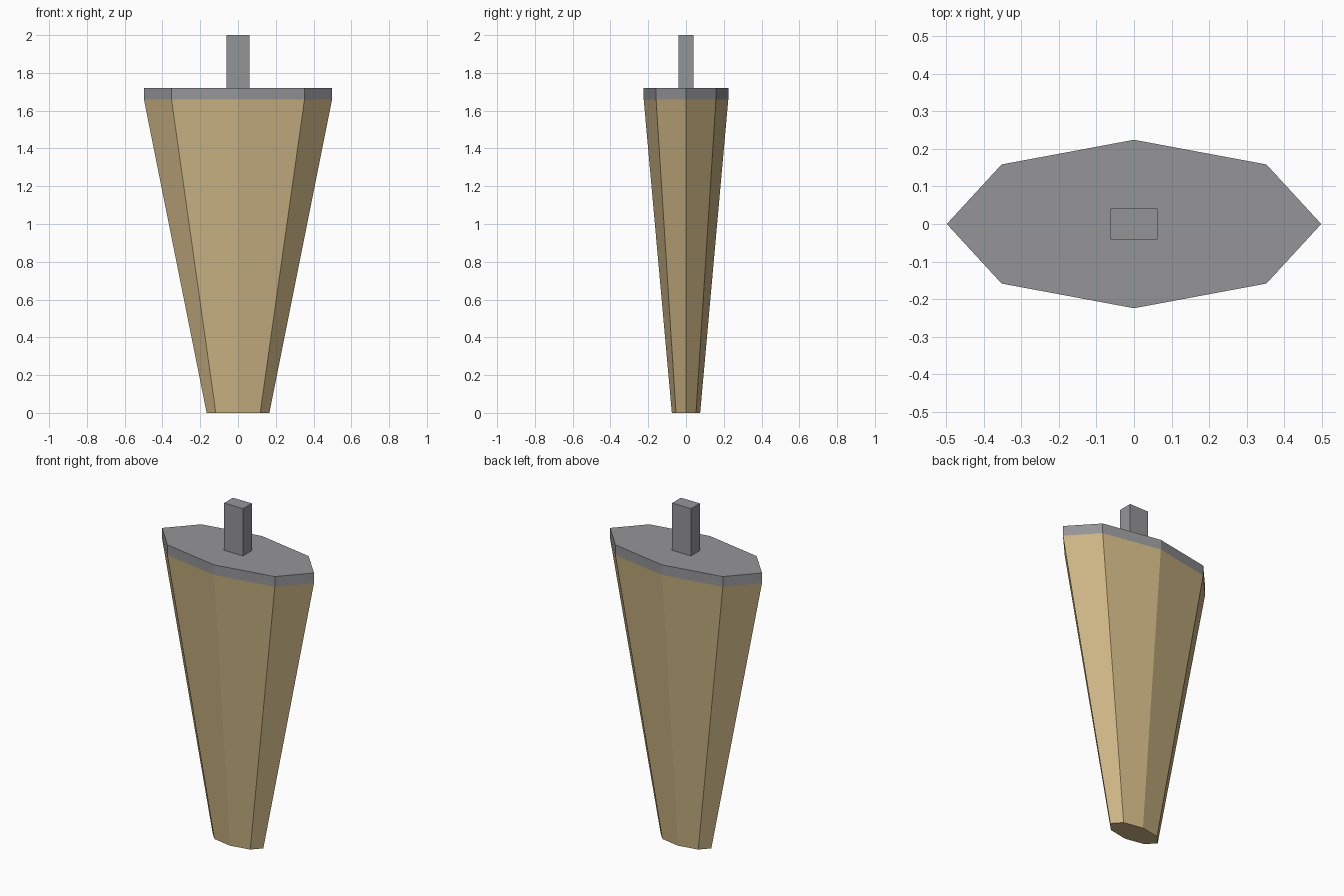
import bpy
import bmesh
import math

cube = bpy.data.objects.get("Cube")
if cube:
    bpy.data.objects.remove(cube, do_unlink=True)


def material(name, rgb):
    mat = bpy.data.materials.new(name)
    mat.use_nodes = True
    colour = (*rgb, 1.0)
    mat.diffuse_color = colour
    mat.node_tree.nodes["Principled BSDF"].inputs["Base Color"].default_value = colour
    return mat


def frustum(name, mat, sides, turn, bottom, top):
    """Closed, flat-sided solid; bottom and top are (x radius, y radius, z)."""
    bm = bmesh.new()
    rings = []
    for rx, ry, z in (bottom, top):
        angles = [turn + math.tau * i / sides for i in range(sides)]
        rings.append([bm.verts.new((rx * math.cos(a), ry * math.sin(a), z)) for a in angles])
    low, high = rings
    bm.faces.new(low[::-1])
    bm.faces.new(high)
    for i in range(sides):
        j = (i + 1) % sides
        bm.faces.new((low[i], low[j], high[j], high[i]))
    mesh = bpy.data.meshes.new(name)
    bm.to_mesh(mesh)
    bm.free()
    mesh.materials.append(mat)
    obj = bpy.data.objects.new(name, mesh)
    bpy.context.collection.objects.link(obj)
    return obj


tan = material("tan", (0.60, 0.46, 0.23))
grey = material("grey", (0.30, 0.30, 0.315))

# Tapered eight-sided body
frustum("tapered_body", tan, 8, 0, (0.166, 0.075, 0), (0.498, 0.224, 1.66))

# Flat cap plate on the wide end
frustum("cap_plate", grey, 8, 0, (0.498, 0.224, 1.66), (0.498, 0.224, 1.72))

# Rectangular peg rising from the cap
r = math.sqrt(2)
frustum("mounting_peg", grey, 4, math.pi / 4,
        (0.062 * r, 0.041 * r, 1.72), (0.062 * r, 0.041 * r, 2.0))
